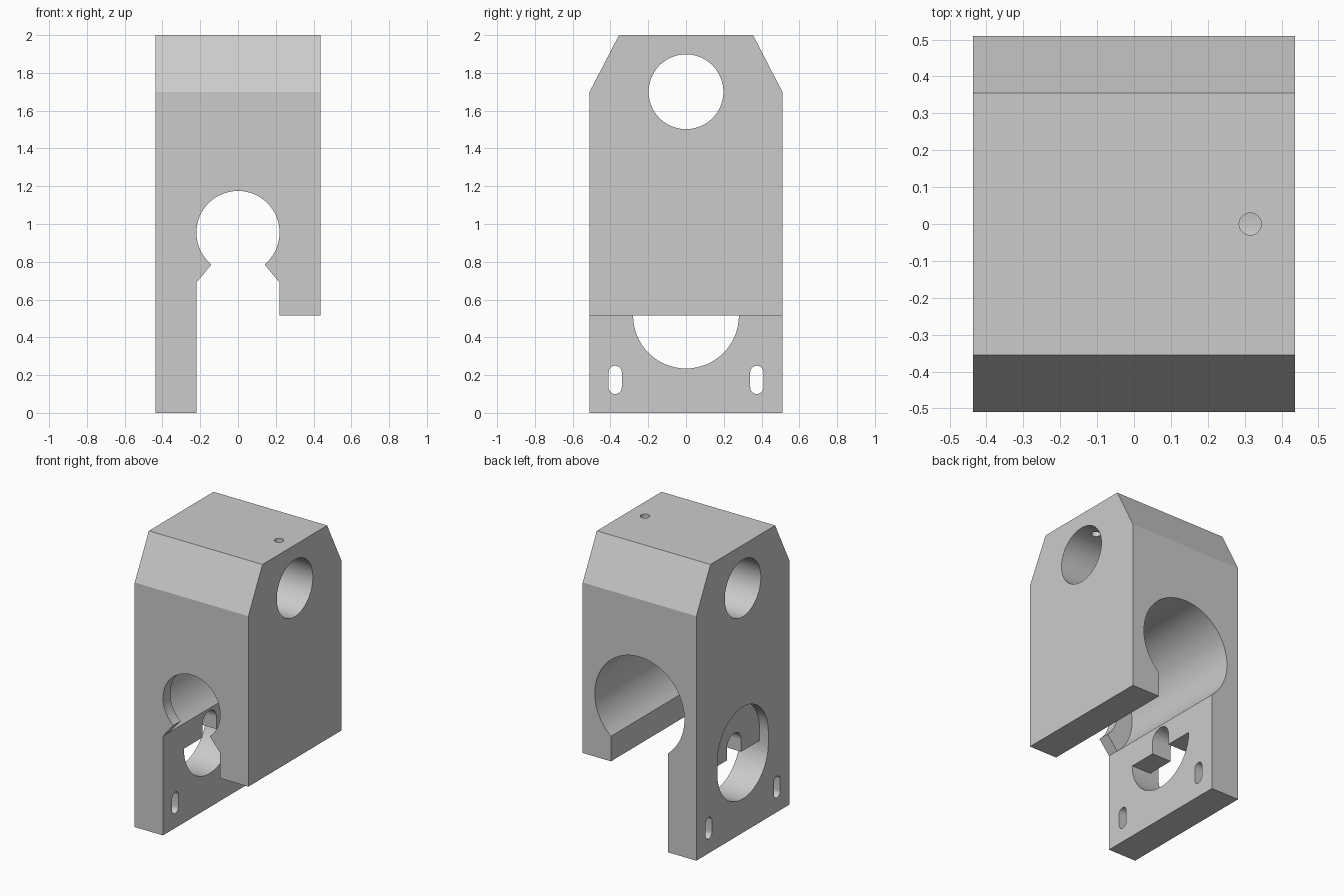
import bpy
import bmesh
from math import cos, sin, pi, radians
from mathutils import Vector

if "Cube" in bpy.data.objects:
    bpy.data.objects.remove(bpy.data.objects["Cube"], do_unlink=True)

grey = bpy.data.materials.new("matte_grey")
grey.use_nodes = True
colour = (0.6, 0.6, 0.6, 1)
grey.diffuse_color = colour
grey.node_tree.nodes["Principled BSDF"].inputs["Base Color"].default_value = colour


def arc(cx, cy, r, start, end, steps):
    angles = [start + (end - start) * i / steps for i in range(steps + 1)]
    return [(cx + r * cos(a), cy + r * sin(a)) for a in angles]


def circle(cx, cy, r):
    return arc(cx, cy, r, 0, 2 * pi, 64)[:-1]


def slot(cx, low, high, r, steps=24):
    """Upright slot with round ends centred at low and high."""
    return arc(cx, high, r, 0, pi, steps) + arc(cx, low, r, pi, 2 * pi, steps)


def prism(name, outline, axis, start, end):
    """Extrude a 2D outline along x (outline in yz), y (xz) or z (xy)."""
    place = {"x": lambda u, v, w: (w, u, v),
             "y": lambda u, v, w: (u, w, v),
             "z": lambda u, v, w: (u, v, w)}[axis]
    bm = bmesh.new()
    base = bm.faces.new([bm.verts.new(place(u, v, start)) for u, v in outline])
    new = bmesh.ops.extrude_face_region(bm, geom=[base])["geom"]
    verts = [g for g in new if isinstance(g, bmesh.types.BMVert)]
    bmesh.ops.translate(bm, verts=verts, vec=Vector(place(0, 0, end - start)))
    bmesh.ops.recalc_face_normals(bm, faces=bm.faces)
    mesh = bpy.data.meshes.new(name)
    bm.to_mesh(mesh)
    bm.free()
    obj = bpy.data.objects.new(name, mesh)
    bpy.context.collection.objects.link(obj)
    return obj


# Block with chamfered top edges
W, D = 0.437, 0.51
body = prism("mounting_block", [(-D, 0), (D, 0), (D, 1.7), (0.355, 2),
                                (-0.355, 2), (-D, 1.7)], "x", -W, W)
body.data.materials.append(grey)

bore_z, leg_x, leg_z, foot_z = 0.955, 0.22, 0.69, 0.515
cutters = [
    # Channel between the legs, with a wedge mouth, also shortening the +x leg
    prism("channel_cutter", [(0, bore_z), (-leg_x, leg_z), (-leg_x, -0.1), (0.6, -0.1),
                             (0.6, foot_z), (leg_x, foot_z), (leg_x, leg_z)], "y", -0.6, 0.6),
    # Wide bore from the back, stopping at a thin front lip
    prism("wide_bore_cutter", circle(0, bore_z, 0.345), "y", -0.43, 0.6),
    prism("front_bore_cutter", circle(0, bore_z, 0.22), "y", -0.6, -0.4),
    # Cross bore and its set screw hole
    prism("cross_bore_cutter", circle(0, 1.7, 0.198), "x", -0.6, 0.6),
    prism("screw_hole_cutter", circle(0.315, 0, 0.03), "z", 1.75, 2.1),
    # Shallow pocket on the long leg, half-round opening and shaft slot
    prism("pocket_cutter", slot(0, foot_z, 0.595, 0.28), "x", -0.6, -0.37),
    prism("opening_cutter", arc(0, foot_z, 0.28, pi, 2 * pi, 32), "x", -0.6, -0.1),
    prism("shaft_slot_cutter", slot(0, 0.45, 0.595, 0.078), "x", -0.6, -0.1),
]
# Fixing slots in the long leg
for y in (-0.375, 0.375):
    cutters.append(prism("fixing_slot_cutter", slot(y, 0.135, 0.215, 0.035, 12), "x", -0.6, -0.1))

for cutter in cutters:
    cutter.hide_render = True
    mod = body.modifiers.new(cutter.name, "BOOLEAN")
    mod.operation = "DIFFERENCE"
    mod.solver = "EXACT"
    mod.object = cutter

# Bake the cuts and drop the cutters
graph = bpy.context.evaluated_depsgraph_get()
baked = bpy.data.meshes.new_from_object(body.evaluated_get(graph))
body.modifiers.clear()
body.data = baked
for cutter in cutters:
    bpy.data.objects.remove(cutter, do_unlink=True)

bpy.ops.object.select_all(action="DESELECT")
body.select_set(True)
bpy.context.view_layer.objects.active = body
bpy.ops.object.shade_smooth_by_angle(angle=radians(25))
